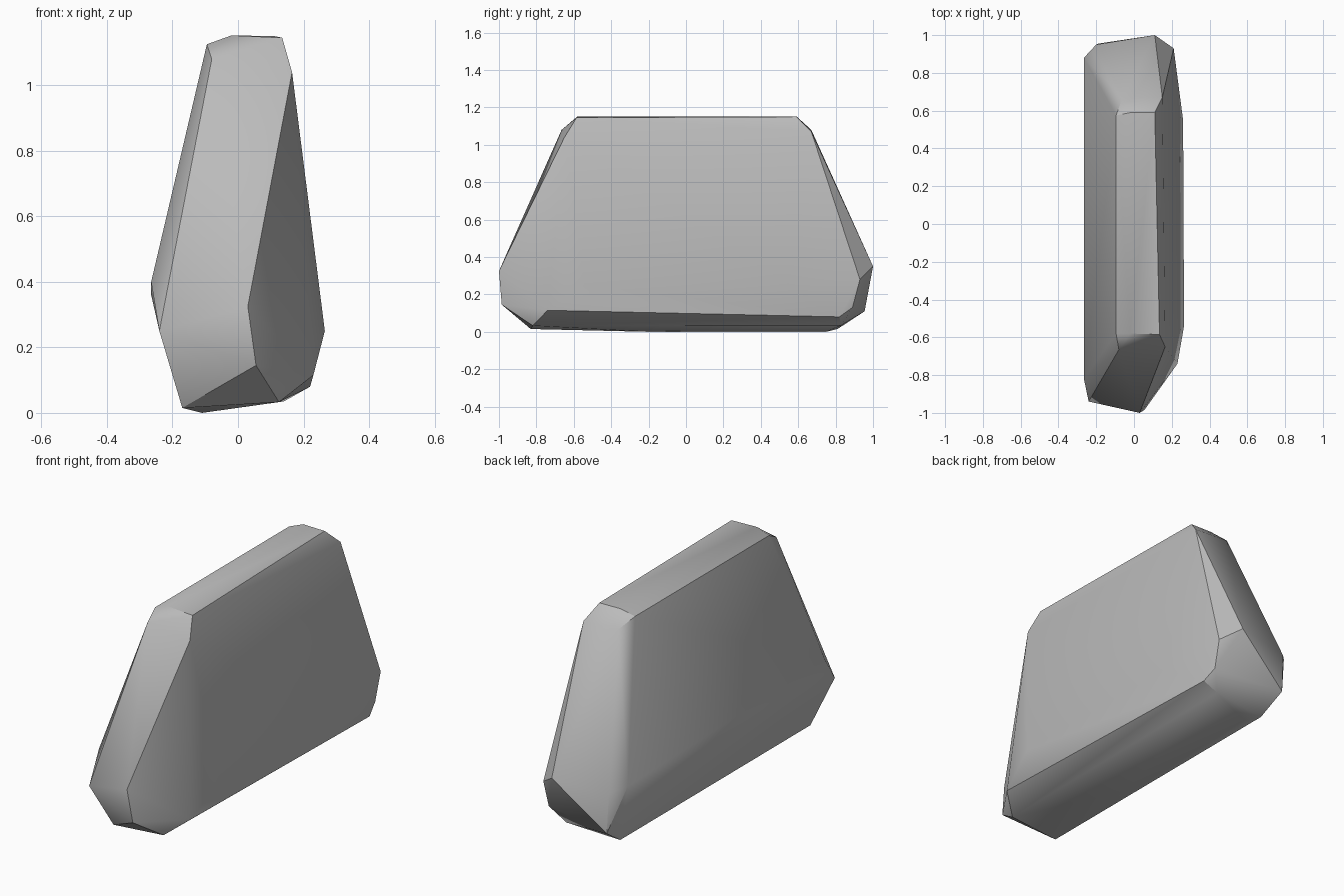
import bpy
import bmesh
from math import radians
from mathutils import Vector

# Remove the default cube
default_cube = bpy.data.objects.get("Cube")
if default_cube:
    bpy.data.objects.remove(default_cube, do_unlink=True)


def make_material(name, color):
    material = bpy.data.materials.new(name)
    material.use_nodes = True
    material.diffuse_color = color
    shader = material.node_tree.nodes["Principled BSDF"]
    shader.inputs["Base Color"].default_value = color
    shader.inputs["Roughness"].default_value = 0.9
    return material


def make_boulder(name, corner_groups, material, sharp_angle):
    """Wrap a tight convex skin around the chiselled corners of a stone."""
    bm = bmesh.new()
    for group in corner_groups:
        for corner in group:
            bm.verts.new(Vector(corner))
    hull = bmesh.ops.convex_hull(bm, input=bm.verts[:], use_existing_faces=False)
    # Corners swallowed by the skin are dropped
    buried = set(hull["geom_interior"]) | set(hull["geom_unused"])
    loose = [item for item in buried if isinstance(item, bmesh.types.BMVert)]
    bmesh.ops.delete(bm, geom=loose, context="VERTS")
    bmesh.ops.recalc_face_normals(bm, faces=bm.faces[:])

    mesh = bpy.data.meshes.new(name)
    bm.to_mesh(mesh)
    bm.free()
    mesh.materials.append(material)
    boulder = bpy.data.objects.new(name, mesh)
    bpy.context.collection.objects.link(boulder)

    # Soft shading over the gentle slopes, crisp chipped edges
    bpy.ops.object.select_all(action="DESELECT")
    boulder.select_set(True)
    bpy.context.view_layer.objects.active = boulder
    bpy.ops.object.shade_smooth_by_angle(angle=sharp_angle)
    return boulder


# Narrow crest, with worn corners at each end
crest = [
    (-.095, -.58, 1.125), (-.02, -.58, 1.152), (.135, -.585, 1.145),
    (-.095, .575, 1.125), (-.02, .59, 1.152), (.11, .59, 1.15),
    (-.08, -.665, 1.08), (.165, -.65, 1.04),
    (-.06, .67, 1.08), (.15, .67, 1.07),
]

# Broad belly around the lower third
belly = [
    (.03, -1, .325), (-.24, -.94, .25), (-.265, -.82, .4),
    (.265, -.54, .25), (.26, .55, .25), (.21, .93, .28),
    (.11, 1, .35), (-.2, .95, .33), (-.265, .88, .36),
]

# Undercut foot
foot = [
    (.055, -.985, .145), (.23, -.74, .115), (.22, .82, .08),
    (.205, .89, .13), (-.19, .955, .11),
    (-.17, -.83, .015), (.125, -.82, .033),
    (-.17, .81, .015), (.14, .83, .035),
    (-.11, -.2, 0), (-.11, .75, 0),
]

stone_grey = make_material("stone grey", (.5, .5, .5, 1))
make_boulder("boulder", [crest, belly, foot], stone_grey, radians(30))
